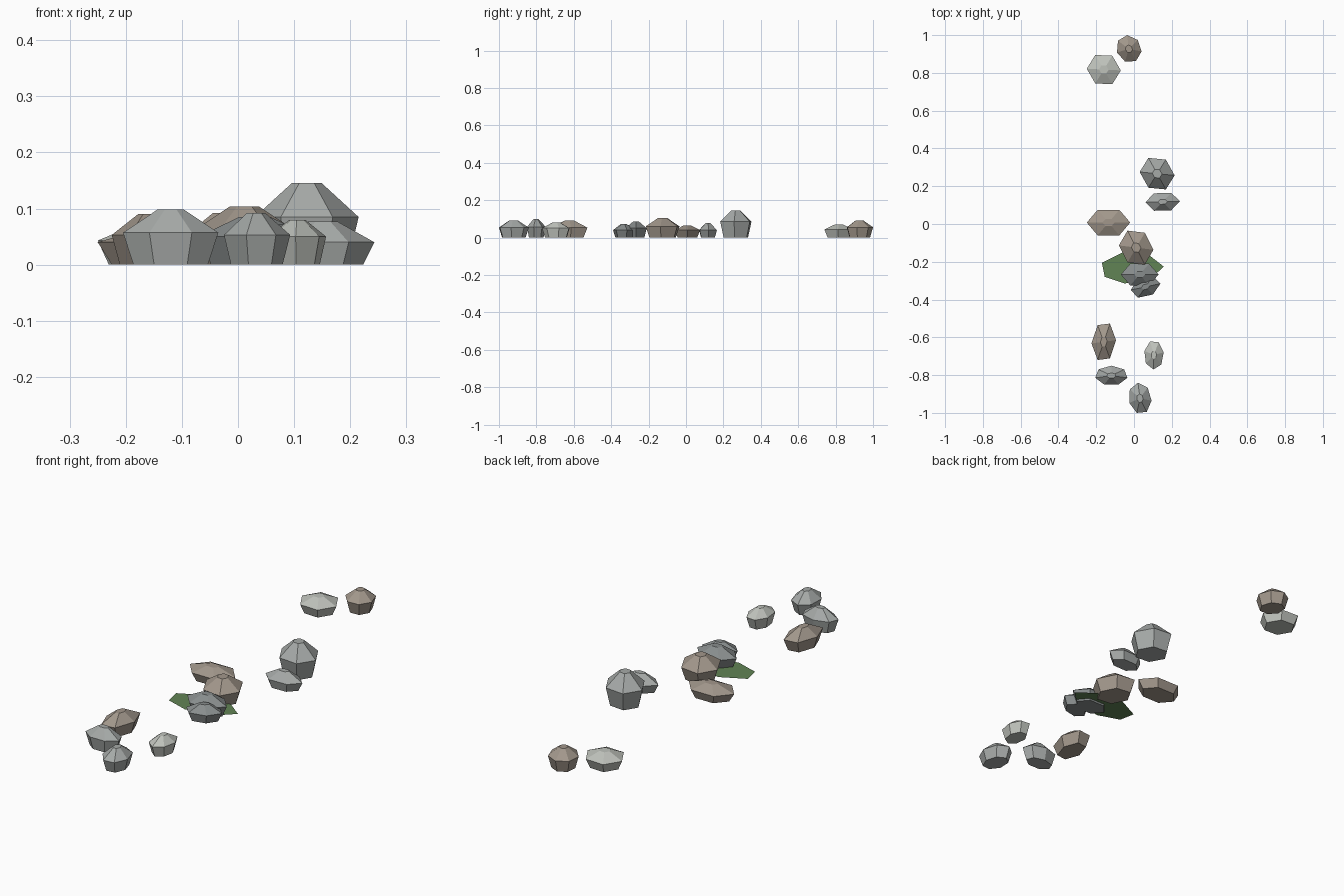
import bpy, bmesh
from math import cos, sin, radians, tau

if "Cube" in bpy.data.objects:
    bpy.data.objects.remove(bpy.data.objects["Cube"])


def material(name, rgb):
    m = bpy.data.materials.new(name)
    m.diffuse_color = (*rgb, 1)
    m.use_nodes = True
    m.node_tree.nodes["Principled BSDF"].inputs["Base Color"].default_value = m.diffuse_color
    return m


TAN = material("tan_stone", (0.36, 0.31, 0.26))
LIGHT = material("light_stone", (0.52, 0.54, 0.50))
GREY = material("grey_stone", (0.38, 0.40, 0.39))
DARK = material("dark_stone", (0.25, 0.27, 0.27))
GREEN = material("moss_green", (0.12, 0.23, 0.09))


def finish(name, bm, mat):
    bmesh.ops.recalc_face_normals(bm, faces=bm.faces)
    mesh = bpy.data.meshes.new(name)
    bm.to_mesh(mesh)
    bm.free()
    mesh.materials.append(mat)
    ob = bpy.data.objects.new(name, mesh)
    bpy.context.collection.objects.link(ob)


def fit(values, lo, hi):
    a, b = min(values), max(values)
    return [lo + (v - a) / (b - a) * (hi - lo) for v in values]


# Faceted rock: foot ring, wide belt ring and small cap ring, fitted to its extents
def rock(name, mat, xs, ys, belt, top, sides=6, phase=0, shear=0.0):
    ang = [radians(phase) + tau * i / sides for i in range(sides)]
    px = fit([cos(a) for a in ang], *xs)
    py = fit([sin(a) + shear * cos(a) for a in ang], *ys)
    cx, cy = sum(px) / sides, sum(py) / sides
    bm = bmesh.new()
    rings = [[bm.verts.new((cx + (x - cx) * s, cy + (y - cy) * s, z))
              for x, y in zip(px, py)]
             for s, z in ((0.78, 0), (1, belt), (0.28, top))]
    bm.faces.new(rings[0])
    bm.faces.new(rings[2])
    for lo, hi in zip(rings, rings[1:]):
        for i in range(sides):
            j = (i + 1) % sides
            bm.faces.new((lo[i], lo[j], hi[j], hi[i]))
    finish(name, bm, mat)


# Back group
rock("rock_back_tan", TAN, (-0.09, 0.04), (0.86, 1.0), 0.055, 0.092, 7, -5, -0.1)
rock("rock_back_light", LIGHT, (-0.25, -0.07), (0.74, 0.895), 0.043, 0.07, shear=-0.05)

# Middle group
rock("rock_tall", GREY, (0.03, 0.215), (0.183, 0.35), 0.085, 0.146, shear=-0.1)
rock("rock_right", GREY, (0.06, 0.243), (0.07, 0.165), 0.04, 0.077, shear=0.05)
rock("rock_left_tan", TAN, (-0.25, -0.02), (-0.06, 0.075), 0.04, 0.065)
rock("rock_centre_tan", TAN, (-0.08, 0.103), (-0.215, -0.035), 0.06, 0.104, shear=-0.12)
rock("rock_dark_back", DARK, (-0.07, 0.13), (-0.325, -0.21), 0.05, 0.085)
rock("rock_dark_front", DARK, (-0.018, 0.14), (-0.39, -0.275), 0.04, 0.072, shear=0.3)

# Front group
rock("rock_front_tan", TAN, (-0.225, -0.095), (-0.72, -0.527), 0.053, 0.09, shear=0.08)
rock("rock_front_light", LIGHT, (0.055, 0.157), (-0.77, -0.622), 0.05, 0.08, 7, 10)
rock("rock_front_left", GREY, (-0.205, -0.035), (-0.85, -0.75), 0.057, 0.098, 7, 90)
rock("rock_front", GREY, (-0.025, 0.093), (-1.0, -0.84), 0.053, 0.092, 7, 100, -0.1)

# Flat moss patch under the middle rocks
bm = bmesh.new()
outline = [(-0.17, -0.205), (-0.155, -0.28), (-0.05, -0.315), (0.09, -0.29),
           (0.157, -0.225), (0.08, -0.165), (-0.06, -0.15)]
face = bm.faces.new([bm.verts.new((x, y, 0.008)) for x, y in outline])
finish("moss_patch", bm, GREEN)
